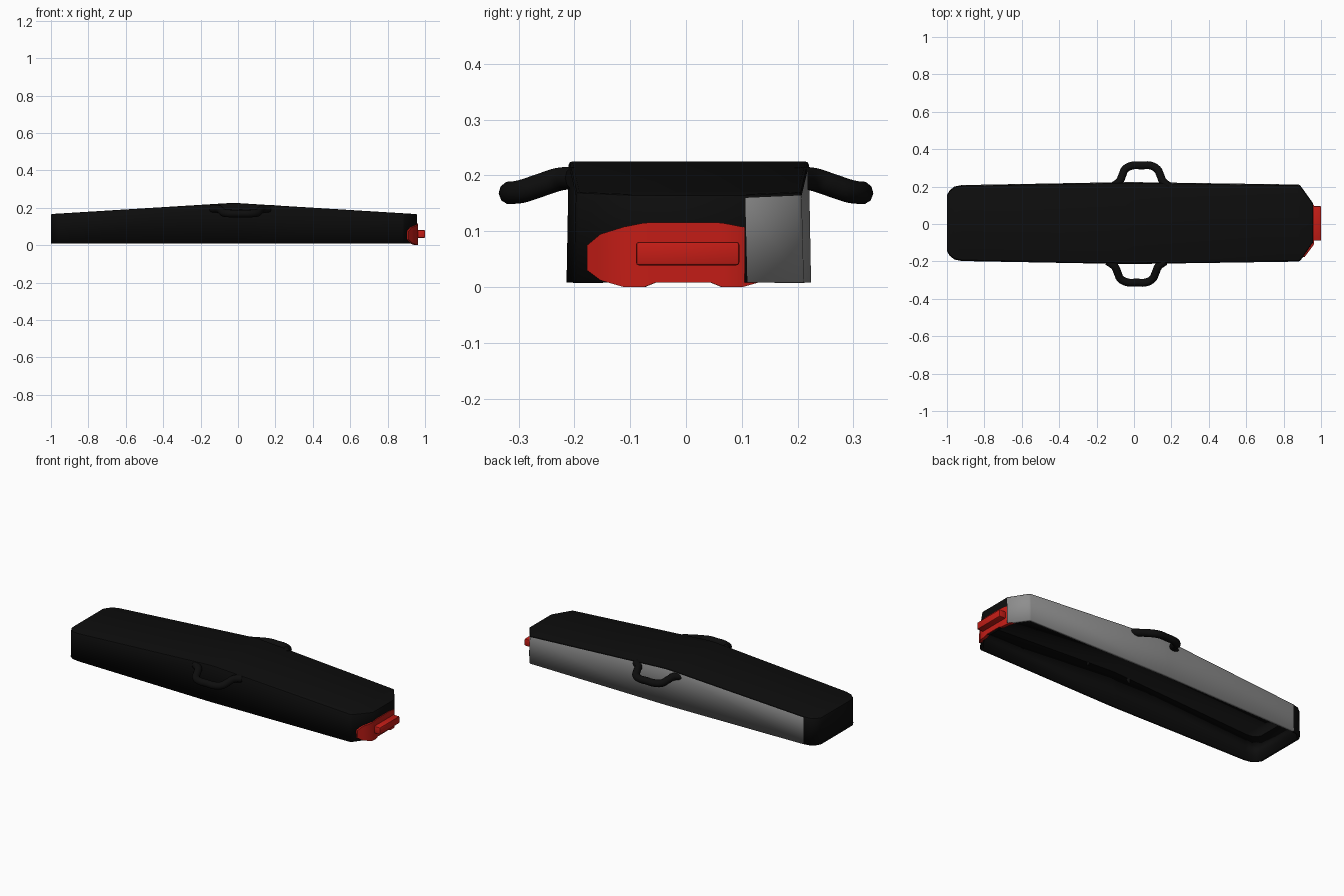
import bpy, bmesh

if "Cube" in bpy.data.objects:
    bpy.data.objects.remove(bpy.data.objects["Cube"])


def material(name, rgb):
    m = bpy.data.materials.new(name)
    m.diffuse_color = (*rgb, 1)
    m.use_nodes = True
    m.node_tree.nodes["Principled BSDF"].inputs["Base Color"].default_value = m.diffuse_color
    return m


BLACK = material("black", (0.004, 0.004, 0.004))
GREY = material("grey", (0.27, 0.27, 0.27))
RED = material("red", (0.55, 0.012, 0.008))


def make_object(name, bm, mats):
    bmesh.ops.recalc_face_normals(bm, faces=bm.faces[:])
    me = bpy.data.meshes.new(name)
    bm.to_mesh(me)
    bm.free()
    ob = bpy.data.objects.new(name, me)
    bpy.context.collection.objects.link(ob)
    for m in mats:
        me.materials.append(m)
    return ob


def smooth(ob, angle=0.6):
    bpy.ops.object.select_all(action='DESELECT')
    ob.select_set(True)
    bpy.context.view_layer.objects.active = ob
    bpy.ops.object.shade_smooth_by_angle(angle=angle)


SHIFT = 0.005   # body sits slightly towards the back


def ridge(x):
    return 0.225 - 0.0615 * max(abs(x + 0.025) - 0.02, 0)


# Body: ridged cover, open underneath
half = [(-1, .15), (-.985, .175), (-.96, .195), (-.92, .203), (-.045, .219),
        (-.005, .219), (.88, .206), (.89, .2), (.958, .105)]
bm = bmesh.new()
rows = {}
for s in (1, -1):
    rows[s] = [(bm.verts.new((x, s * y + SHIFT, 0.008)),
                bm.verts.new((x, s * (y - 0.004) + SHIFT, ridge(x)))) for x, y in half]
    for i in range(len(half) - 1):
        a, b = rows[s][i], rows[s][i + 1]
        f = bm.faces.new((a[0], b[0], b[1], a[1]))
        if s == 1 and i >= 3:
            f.material_index = 1
L, R = rows[1], rows[-1]
for i in range(len(half) - 1):
    bm.faces.new((L[i][1], L[i + 1][1], R[i + 1][1], R[i][1]))
for i in (0, -1):
    bm.faces.new((L[i][0], R[i][0], R[i][1], L[i][1]))
bmesh.ops.recalc_face_normals(bm, faces=bm.faces[:])
if max(bm.faces, key=lambda f: f.calc_center_median().z).normal.z < 0:
    bmesh.ops.reverse_faces(bm, faces=bm.faces[:])
rim = [e for e in bm.edges if len(e.link_faces) == 2
       and e.calc_face_angle() > 1.2 and min(v.co.z for v in e.verts) > 0.1]
bmesh.ops.bevel(bm, geom=rim, offset=0.006, segments=2, profile=0.5,
                affect='EDGES', material=0)
body = make_object("body_cover", bm, [BLACK, GREY, BLACK, BLACK])
wall = body.modifiers.new("wall", 'SOLIDIFY')
wall.thickness = 0.016
wall.offset = -1
wall.material_offset = 2
smooth(body)


# Side loops: flattened handles bent out from each long side
def side_loop(name, s, dx):
    pts = [(-.125, .20, .195), (-.088, .228, .193), (-.072, .262, .182),
           (-.058, .292, .172), (-.02, .312, .169), (.03, .313, .169), (.08, .312, .169),
           (.115, .292, .172), (.13, .262, .182), (.145, .228, .193), (.18, .20, .195)]
    cu = bpy.data.curves.new(name, 'CURVE')
    cu.dimensions = '3D'
    cu.bevel_depth = 0.021
    cu.bevel_resolution = 3
    cu.use_fill_caps = True
    sp = cu.splines.new('BEZIER')
    sp.resolution_u = 5
    sp.bezier_points.add(len(pts) - 1)
    for bp, (x, y, z) in zip(sp.bezier_points, pts):
        bp.co = (x + dx, s * y, z)
        bp.handle_left_type = bp.handle_right_type = 'AUTO'
    ob = bpy.data.objects.new(name, cu)
    cu.materials.append(BLACK)
    bpy.context.collection.objects.link(ob)
    return ob


side_loop("back_loop", 1, 0.01)
side_loop("front_loop", -1, -0.015)

# Red patch wrapped round the right end: x, y, low z, high z
patch = [(.912, .172, .03, .075), (.93, .148, .012, .095), (.961, .106, .0, .108),
         (.963, .07, .0, .115), (.963, .05, .008, .116), (.963, -.05, .008, .116),
         (.963, -.07, .0, .115), (.961, -.106, .0, .108), (.93, -.148, .012, .095),
         (.912, -.172, .03, .075)]
bm = bmesh.new()
cols = []
for x, y, lo, hi in patch:
    y += SHIFT - 0.01
    cols.append([bm.verts.new(p) for p in
                 ((x, y, lo), (x, y, hi), (x - .018, y * .98, hi), (x - .018, y * .98, lo))])
for a, b in zip(cols, cols[1:]):
    for k in range(4):
        n = (k + 1) % 4
        bm.faces.new((a[k], b[k], b[n], a[n]))
bm.faces.new(cols[0])
bm.faces.new(cols[-1])
smooth(make_object("end_plate", bm, [RED]))

# Red bar standing out of the end plate
bm = bmesh.new()
bmesh.ops.create_cube(bm, size=1)
for v in bm.verts:
    v.co = (0.975 + v.co.x * 0.05, 0.003 + v.co.y * 0.185, 0.06 + v.co.z * 0.042)
bmesh.ops.bevel(bm, geom=bm.edges[:], offset=0.005, segments=2, profile=0.5, affect='EDGES')
smooth(make_object("end_bar", bm, [RED]))
